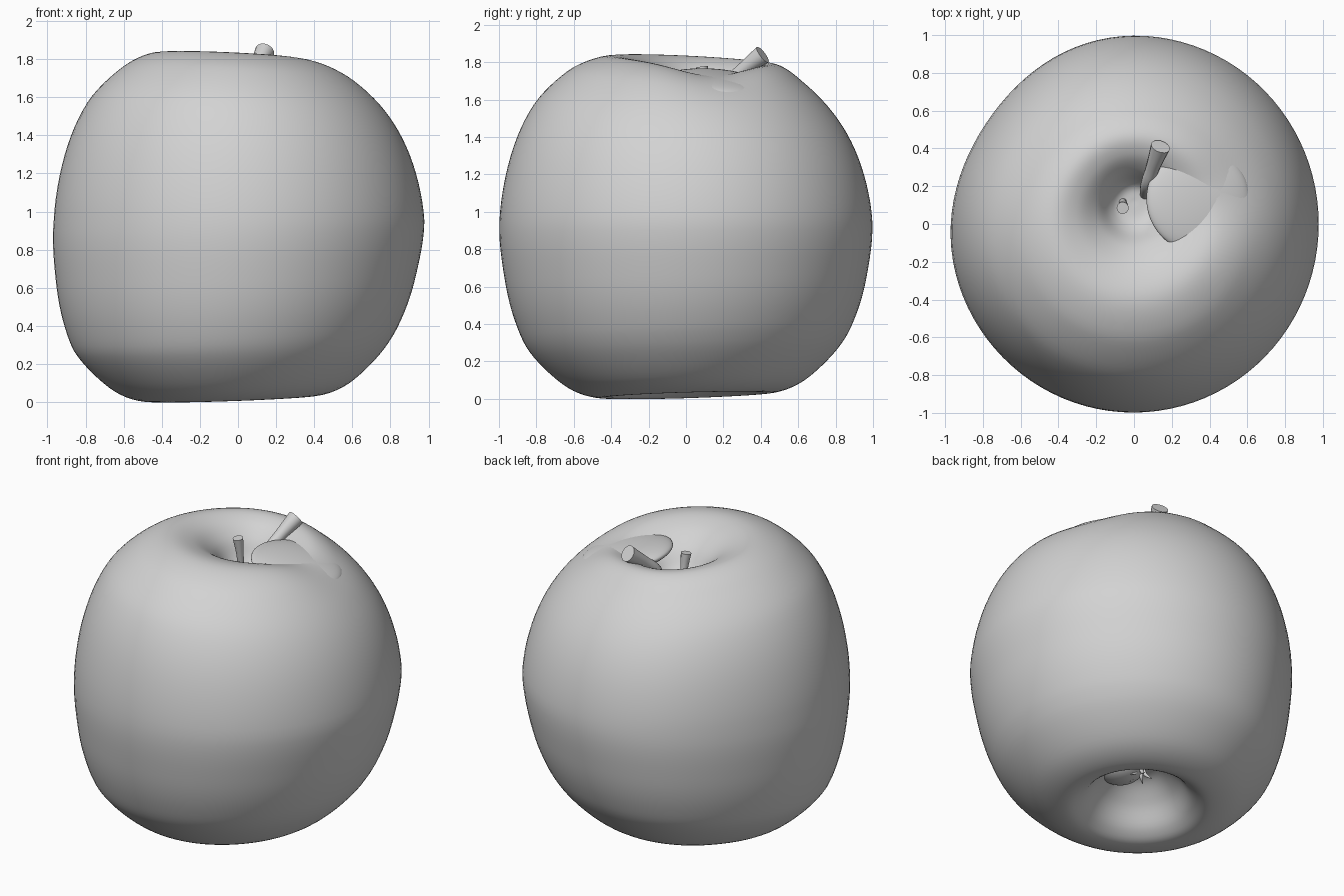
import bpy, bmesh, math
from mathutils import Vector

cube = bpy.data.objects.get("Cube")
if cube:
    bpy.data.objects.remove(cube, do_unlink=True)

grey = bpy.data.materials.new("plain grey")
grey.use_nodes = True
colour = (0.65, 0.65, 0.65, 1)
grey.diffuse_color = colour
for node in grey.node_tree.nodes:
    if node.type == 'BSDF_PRINCIPLED':
        node.inputs["Base Color"].default_value = colour


def finish(bm, name):
    bmesh.ops.recalc_face_normals(bm, faces=bm.faces)
    mesh = bpy.data.meshes.new(name)
    bm.to_mesh(mesh)
    bm.free()
    for face in mesh.polygons:
        face.use_smooth = True
    mesh.materials.append(grey)
    obj = bpy.data.objects.new(name, mesh)
    bpy.context.collection.objects.link(obj)
    return obj


def smooth_path(points, steps):
    """Catmull-Rom interpolation through the points."""
    pts = [Vector(p) for p in points]
    pts = [pts[0] * 2 - pts[1]] + pts + [pts[-1] * 2 - pts[-2]]
    out = []
    for a, b, c, d in zip(pts, pts[1:], pts[2:], pts[3:]):
        for i in range(steps):
            t = i / steps
            out.append(0.5 * (2 * b + (c - a) * t + (2 * a - 5 * b + 4 * c - d) * t ** 2
                              + (3 * b - a - 3 * c + d) * t ** 3))
    return out + [pts[-2]]


def skin(rings, name):
    """Join equal rings of points into a closed capped tube."""
    bm = bmesh.new()
    loops = [[bm.verts.new(p) for p in ring] for ring in rings]
    for lo, hi in zip(loops, loops[1:]):
        for i in range(len(lo)):
            j = (i + 1) % len(lo)
            bm.faces.new((lo[i], lo[j], hi[j], hi[i]))
    bm.faces.new(loops[0])
    bm.faces.new(loops[-1])
    return finish(bm, name)


def tube(name, points, radii, sides=14):
    path = smooth_path([(*p, r) for p, r in zip(points, radii)], 5)
    rings = []
    for i, p in enumerate(path):
        ahead = path[min(i + 1, len(path) - 1)] - path[max(i - 1, 0)]
        turn = ahead.xyz.to_track_quat('Z', 'Y')
        rings.append([p.xyz + turn @ Vector((math.cos(a), math.sin(a), 0)) * p.w
                      for a in (math.tau * k / sides for k in range(sides))])
    obj = skin(rings, name)
    bpy.context.view_layer.objects.active = obj
    obj.select_set(True)
    bpy.ops.object.shade_smooth_by_angle(angle=math.radians(50))
    obj.select_set(False)
    return obj


def ellipsoid(name, centre, size, tilt=(0, 0, 0)):
    bm = bmesh.new()
    bmesh.ops.create_uvsphere(bm, u_segments=48, v_segments=24, radius=1)
    obj = finish(bm, name)
    obj.location, obj.scale, obj.rotation_euler = centre, size, tilt
    return obj


# Fruit body: a turned profile with hollows at both ends, gently skewed
profile = [(0.005, 1.56), (0.08, 1.57), (0.13, 1.61), (0.2, 1.71), (0.31, 1.79), (0.45, 1.81),
           (0.62, 1.72), (0.8, 1.53), (0.92, 1.27), (0.978, 0.95), (0.95, 0.65), (0.89, 0.42),
           (0.8, 0.25), (0.62, 0.08), (0.45, 0.02), (0.34, 0.06), (0.24, 0.18), (0.12, 0.27),
           (0.005, 0.28)]


def body_point(r, z, angle):
    flat = max(0, math.cos(angle - math.radians(145))) ** 6
    r *= 1 - 0.04 * flat
    x, y = r * math.cos(angle), r * math.sin(angle) * 1.02
    if z > 0.95:
        k = min(1, (z - 0.95) / 0.6)
        y += 0.12 * k * max(0, 1 - r / 0.6)
        z -= k * (0.05 * x + 0.05 * y)
        # shallow dip beside the stem
        z -= k * 0.06 * math.exp(-((x - 0.4) ** 2 + (y - 0.13) ** 2) / 0.06)
    else:
        k = min(1, (0.95 - z) / 0.65)
        x -= 0.035 * k
        z += k * (0.035 * x + 0.03 * y)
    return Vector((x, y, z))


segments = 96
skin([[body_point(p.x, p.y, math.tau * i / segments) for i in range(segments)]
      for p in smooth_path(profile, 6)], "fruit_body")

# Rounded patch beside the top hollow
ellipsoid("top_patch", (0.34, 0.13, 1.685), (0.28, 0.28, 0.06), (-0.05, 0.2, 0))

# Stem and small stub in the top hollow
tube("stem", [(0.06, 0.16, 1.54), (0.07, 0.21, 1.67), (0.1, 0.3, 1.755), (0.14, 0.41, 1.84)],
     [0.03, 0.035, 0.037, 0.052])
tube("stub", [(-0.06, 0.12, 1.53), (-0.055, 0.1, 1.66), (-0.06, 0.085, 1.775)],
     [0.02, 0.022, 0.032])

# Rounded bump and dried sepals in the bottom hollow
ellipsoid("bottom_bump", (0.05, -0.07, 0.28), (0.14, 0.14, 0.09))
for i in range(5):
    a = math.tau * i / 5
    c, s = math.cos(a), math.sin(a)
    tube("sepal", [(-0.03 + 0.015 * c, 0.02 + 0.015 * s, 0.3), (-0.03 + 0.03 * c, 0.02 + 0.03 * s, 0.23),
                   (-0.03 + 0.07 * c, 0.02 + 0.07 * s, 0.2)], [0.014, 0.012, 0.003], 8)
